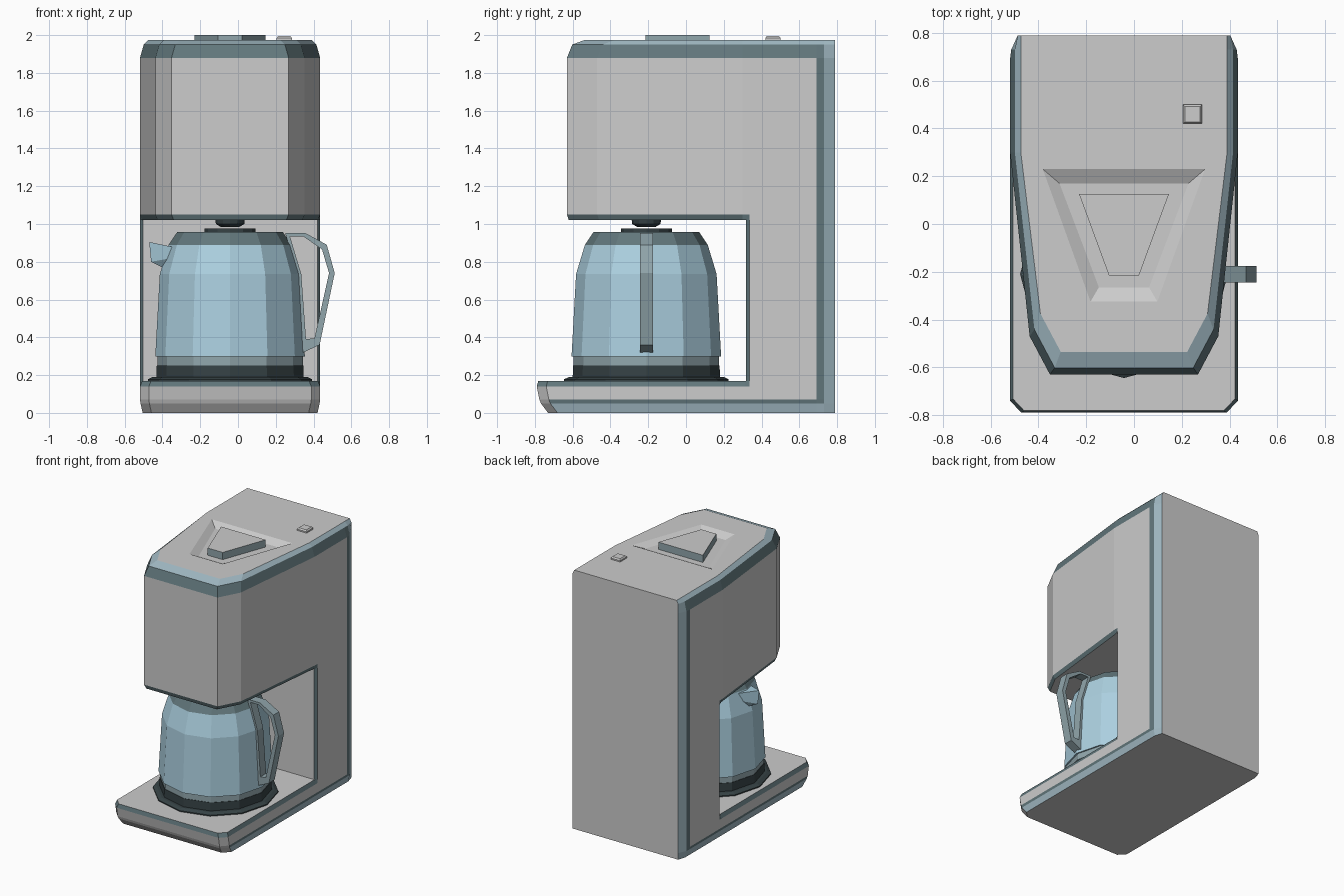
import bpy, bmesh, math

if "Cube" in bpy.data.objects:
    bpy.data.objects.remove(bpy.data.objects["Cube"])

CX, CY = -0.042, -0.21      # body centre line, carafe centre


def material(name, rgb):
    m = bpy.data.materials.new(name)
    lin = [((c / 255 + 0.055) / 1.055) ** 2.4 for c in rgb]
    m.diffuse_color = (*lin, 1)
    m.use_nodes = True
    m.node_tree.nodes["Principled BSDF"].inputs["Base Color"].default_value = m.diffuse_color
    return m


GREY, DARK, LIGHT, GLASS, BLACK, METAL = range(6)
MATS = [material("light grey", (204, 204, 204)),
        material("slate trim", (98, 119, 124)),
        material("pale blue trim", (160, 184, 194)),
        material("blue glass", (172, 208, 224)),
        material("dark rubber", (54, 66, 69)),
        material("blue grey metal", (145, 166, 172))]


def loft(name, rings, pick, cap_bottom=GREY, cap_top=GREY):
    """Skin closed rings; pick(band, edge) gives the material, None skips a cap."""
    bm = bmesh.new()
    vs = [[bm.verts.new(p) for p in r] for r in rings]
    n = len(rings[0])
    for i in range(len(rings) - 1):
        for j in range(n):
            k = (j + 1) % n
            f = bm.faces.new((vs[i][j], vs[i][k], vs[i + 1][k], vs[i + 1][j]))
            f.material_index = pick(i, j)
    for ring, cap in ((vs[0][::-1], cap_bottom), (vs[-1], cap_top)):
        if cap is not None:
            bm.faces.new(ring).material_index = cap
    bmesh.ops.recalc_face_normals(bm, faces=bm.faces)
    me = bpy.data.meshes.new(name)
    bm.to_mesh(me)
    bm.free()
    for m in MATS:
        me.materials.append(m)
    ob = bpy.data.objects.new(name, me)
    bpy.context.collection.objects.link(ob)
    return ob


def housing(name, half, levels, edges, bands, **caps):
    """Mirrored plan outline lofted through levels (z, side inset, front inset, all round)."""
    rings = []
    for z, ix, iy, all_round in levels:
        pts = []
        for x, y in half:
            if y > 0.6 and all_round:
                x = min(x, 0.477 - ix)
            elif y < 0.33 or all_round:
                x -= ix
            pts.append((x, y + iy if y < 0 else y, z))
        rings.append([(CX + x, y, z) for x, y, z in pts] +
                     [(CX - x, y, z) for x, y, z in reversed(pts)])
    n = len(half)

    def pick(i, j):
        h = j if j < n else 2 * n - 2 - j      # -1 is front, n-1 is back
        mat, lo, hi = bands[i]
        if lo <= h <= hi:
            return mat
        return edges[h] if 0 <= h < n - 1 else GREY
    return loft(name, rings, pick, **caps)


NONE = (GREY, 99, 99)
BACK = [(0.477, 0.335), (0.477, 0.69), (0.472, 0.73), (0.445, 0.79)]
EDGES = [GREY, GREY, GREY, GREY, DARK, LIGHT]

# base slab
housing("base", [(0.43, -0.79), (0.477, -0.74), (0.477, 0.315)] + BACK,
        [(0, 0.014, 0.06, True), (0.05, 0.003, 0.022, True), (0.07, 0, 0.014, True),
         (0.14, 0, 0, True), (0.17, 0.012, 0.008, False)],
        EDGES, [(LIGHT, 1, 5), (DARK, 1, 4), NONE, (DARK, -1, 2)])

# rear column
housing("rear_column", [(0.462, 0.318)] + BACK,
        [(0.17, 0, 0, False), (1.02, 0, 0, False)],
        [DARK, GREY, DARK, LIGHT], [NONE], cap_bottom=None, cap_top=None)

# brewing head with tapered plan
head = housing("brew_head", [(0.31, -0.63), (0.395, -0.47), (0.477, 0.3)] + BACK,
               [(1.02, 0.012, 0.01, False), (1.05, 0, 0, True), (1.88, 0, 0, True),
                (1.95, 0.02, 0.028, True), (1.975, 0.045, 0.095, True)],
               EDGES, [(DARK, -1, 2), NONE, (DARK, -1, 4), (LIGHT, -1, 5)])


def trapezoid(back_w, back_y, front_w, front_y, z):
    return [(CX - front_w, front_y, z), (CX + front_w, front_y, z),
            (CX + back_w, back_y, z), (CX - back_w, back_y, z)]


# sunken trapezoid in the top of the head
cutter = loft("recess_cutter", [trapezoid(0.27, 0.17, 0.105, -0.265, 1.945),
                                trapezoid(0.34, 0.23, 0.14, -0.325, 1.975),
                                trapezoid(0.34, 0.23, 0.14, -0.325, 2.1)],
              lambda i, j: GREY)
cutter.hide_render = True
mod = head.modifiers.new("recess", 'BOOLEAN')
mod.operation, mod.object, mod.solver = 'DIFFERENCE', cutter, 'EXACT'
bpy.context.view_layer.objects.active = head
bpy.ops.object.modifier_apply(modifier=mod.name)
bpy.data.objects.remove(cutter)

# filler lid
loft("filler_lid", [trapezoid(0.188, 0.125, 0.063, -0.215, z) for z in (1.94, 2.0)],
     lambda i, j: METAL)
bpy.data.objects["filler_lid"].data.polygons[-1].material_index = GREY


# power button
def square(r, z):
    return [(0.245 + a * r, 0.46 + b * r, z) for a, b in ((-1, -1), (1, -1), (1, 1), (-1, 1))]


loft("power_button", [square(0.04, 1.97), square(0.04, 1.985), square(0.032, 1.995)],
     lambda i, j: GREY)


def lathe(name, profile, mats, top, sides=12):
    rings = [[(CX + r * math.sin(2 * math.pi * k / sides),
               CY - r * math.cos(2 * math.pi * k / sides), z) for k in range(sides)]
             for r, z in profile]
    return loft(name, rings, lambda i, j: mats[i], mats[0], top)


# hot plate, drip nozzle and carafe
lathe("hot_plate", [(0.435, 0.165), (0.435, 0.178), (0.41, 0.19)], [BLACK] * 2, BLACK)
lathe("drip_nozzle", [(0.05, 0.985), (0.075, 1.0), (0.078, 1.025)], [BLACK] * 2, BLACK)
lathe("carafe_foot", [(0.39, 0.185), (0.388, 0.252), (0.385, 0.252), (0.385, 0.3)],
      [BLACK, BLACK, METAL], METAL)
lathe("carafe_glass", [(0.396, 0.298), (0.372, 0.735), (0.325, 0.89), (0.28, 0.957)],
      [GLASS, GLASS, DARK], METAL)
lathe("carafe_lid", [(0.135, 0.95), (0.135, 0.975)], [BLACK], DARK)

# pouring spout
loft("carafe_spout",
     [[(-0.33, CY - 0.09, 0.875), (-0.47, CY, 0.905), (-0.33, CY + 0.09, 0.875)],
      [(-0.35, CY - 0.07, 0.82), (-0.46, CY, 0.80), (-0.35, CY + 0.07, 0.82)],
      [(-0.36, CY - 0.03, 0.76), (-0.39, CY, 0.765), (-0.36, CY + 0.03, 0.76)]],
     lambda i, j: GLASS, GLASS, GLASS)

# closed-loop handle: outer and inner outlines swept across its width
OUTER = [(0.25, 0.953), (0.355, 0.953), (0.47, 0.89), (0.512, 0.74),
         (0.432, 0.36), (0.335, 0.315), (0.315, 0.72)]
INNER = [(0.275, 0.935), (0.345, 0.935), (0.445, 0.865), (0.482, 0.74),
         (0.405, 0.395), (0.36, 0.39), (0.335, 0.735)]
loft("carafe_handle",
     [[(x, CY + s * 0.034, z) for x, z in line]
      for line, s in ((OUTER, -1), (OUTER, 1), (INNER, 1), (INNER, -1), (OUTER, -1))],
     lambda i, j: METAL, None, None)
hm = bpy.data.objects["carafe_handle"].data
bm = bmesh.new()
bm.from_mesh(hm)
bmesh.ops.remove_doubles(bm, verts=bm.verts, dist=0.0005)
bmesh.ops.recalc_face_normals(bm, faces=bm.faces)
bm.to_mesh(hm)
bm.free()
